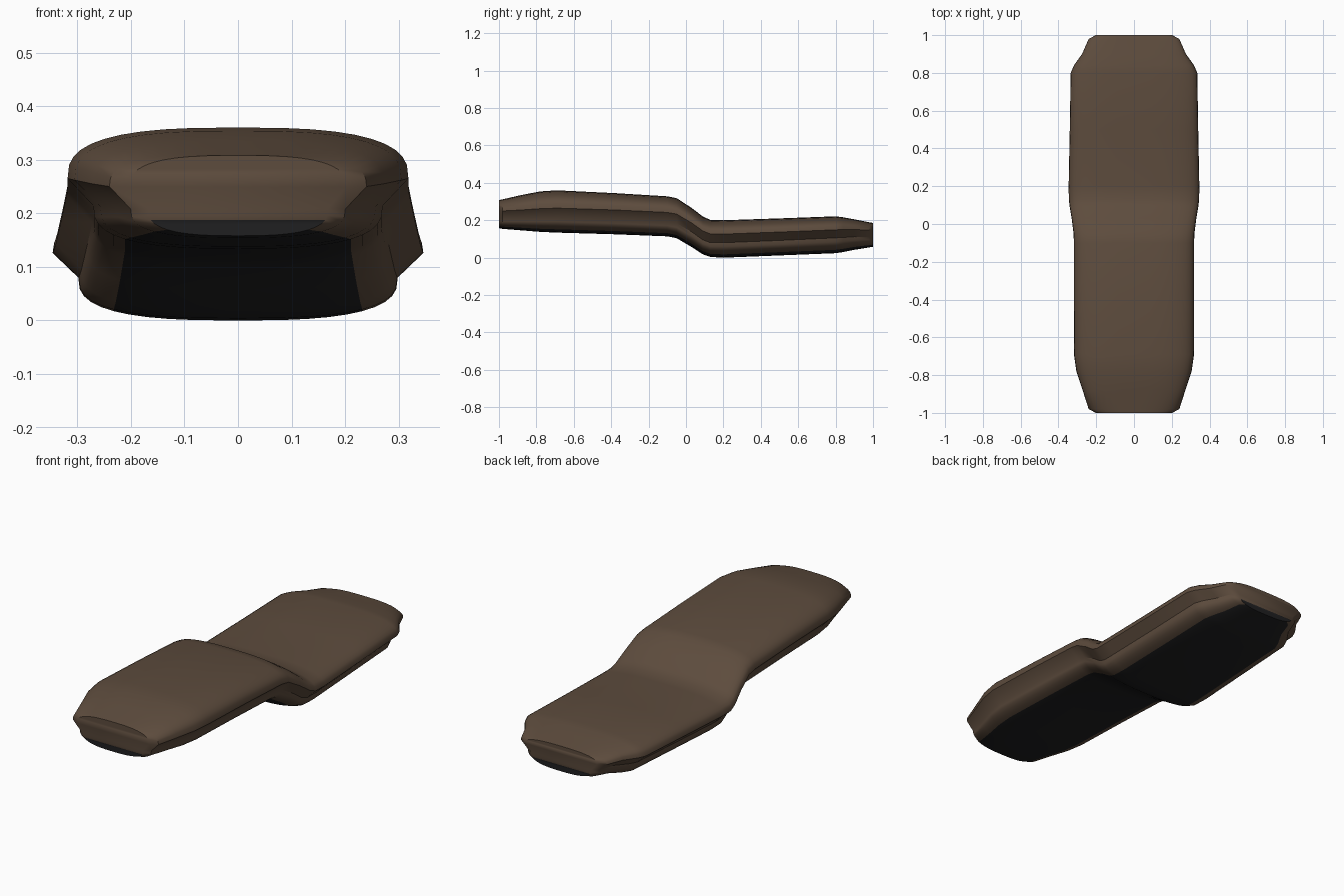
import bpy, bmesh, math

if "Cube" in bpy.data.objects:
    bpy.data.objects.remove(bpy.data.objects["Cube"])

def material(name, rgb):
    m = bpy.data.materials.new(name)
    m.diffuse_color = (*rgb, 1)
    m.use_nodes = True
    m.node_tree.nodes["Principled BSDF"].inputs["Base Color"].default_value = m.diffuse_color
    return m

brown = material("brown_leather", (0.11, 0.072, 0.047))
black = material("black_base", (0.014, 0.014, 0.015))

# Stations along the seat: y, half width, top z, lip z, crease z, bottom z
STATIONS = [
    (-0.98, 0.240, 0.312, 0.250, 0.208, 0.154),
    (-0.88, 0.272, 0.335, 0.255, 0.210, 0.146),
    (-0.78, 0.305, 0.354, 0.262, 0.213, 0.138),
    (-0.69, 0.318, 0.360, 0.265, 0.214, 0.134),
    (-0.38, 0.318, 0.345, 0.255, 0.204, 0.125),
    (-0.10, 0.318, 0.328, 0.242, 0.192, 0.114),
    (-0.05, 0.320, 0.318, 0.233, 0.183, 0.104),
    (0.03, 0.330, 0.266, 0.186, 0.138, 0.057),
    (0.09, 0.340, 0.220, 0.143, 0.095, 0.018),
    (0.13, 0.345, 0.202, 0.127, 0.080, 0.004),
    (0.20, 0.346, 0.200, 0.126, 0.080, 0.000),
    (0.50, 0.340, 0.210, 0.137, 0.092, 0.012),
    (0.80, 0.335, 0.221, 0.149, 0.106, 0.024),
    (0.84, 0.318, 0.216, 0.150, 0.108, 0.030),
    (0.90, 0.275, 0.205, 0.150, 0.112, 0.042),
    (0.98, 0.240, 0.189, 0.148, 0.110, 0.055),
]
N = 10        # steps in each quarter arc
POWER = 2.8   # squareness of the rounded arcs

def arc(t):
    return math.cos(t) ** (2 / POWER), math.sin(t) ** (2 / POWER)

def half_section(w, top, lip, crease, bottom):
    """Right half outline, from top centre to bottom centre."""
    pts = []
    for i in range(N + 1):
        c, s = arc(math.pi / 2 * i / N)
        pts.append((w * s, lip + (top - lip) * c))
    wi = w - 0.048 * min(1, w / 0.29)
    for i in range(N + 1):
        c, s = arc(math.pi / 2 * i / N)
        pts.append((wi * c, crease - (crease - bottom) * s))
    pts[N] = (w, lip)
    pts[0], pts[-1] = (0, top), (0, bottom)
    return pts

def ring(bm, y, half, sx=1, sz=1):
    mid = (half[0][1] + half[-1][1]) / 2
    full = half + [(-x, z) for x, z in half[-2:0:-1]]
    return [bm.verts.new((x * sx, y, mid + (z - mid) * sz)) for x, z in full]

# Loft the cushion through all stations, with shallow inset ends
bm = bmesh.new()
halves = [(s[0], half_section(*s[1:])) for s in STATIONS]
rings = [ring(bm, -1, halves[0][1], 0.84, 0.95)]
rings += [ring(bm, y, h) for y, h in halves]
rings += [ring(bm, 1, halves[-1][1], 0.84, 0.95)]
count = len(rings[0])
last = count // 2                 # index of the bottom centre point
dark_from = N + 1 + N // 2        # underside begins here on the outline

for a, b in zip(rings, rings[1:]):
    for i in range(count):
        j = (i + 1) % count
        f = bm.faces.new((a[i], a[j], b[j], b[i]))
        f.material_index = int(dark_from <= min(i, count - 1 - i))

# End caps made of horizontal strips
for r in (rings[0], rings[-1]):
    for i in range(last):
        quad = [r[i], r[i + 1], r[-i - 1], r[-i % count]]
        f = bm.faces.new(list(dict.fromkeys(quad)))
        f.material_index = int(i > N + 2)

bmesh.ops.recalc_face_normals(bm, faces=bm.faces)
mesh = bpy.data.meshes.new("seat_cushion")
bm.to_mesh(mesh)
bm.free()
mesh.materials.append(brown)
mesh.materials.append(black)
seat = bpy.data.objects.new("seat_cushion", mesh)
bpy.context.collection.objects.link(seat)
bpy.context.view_layer.objects.active = seat
seat.select_set(True)
bpy.ops.object.shade_smooth_by_angle(angle=math.radians(38))
